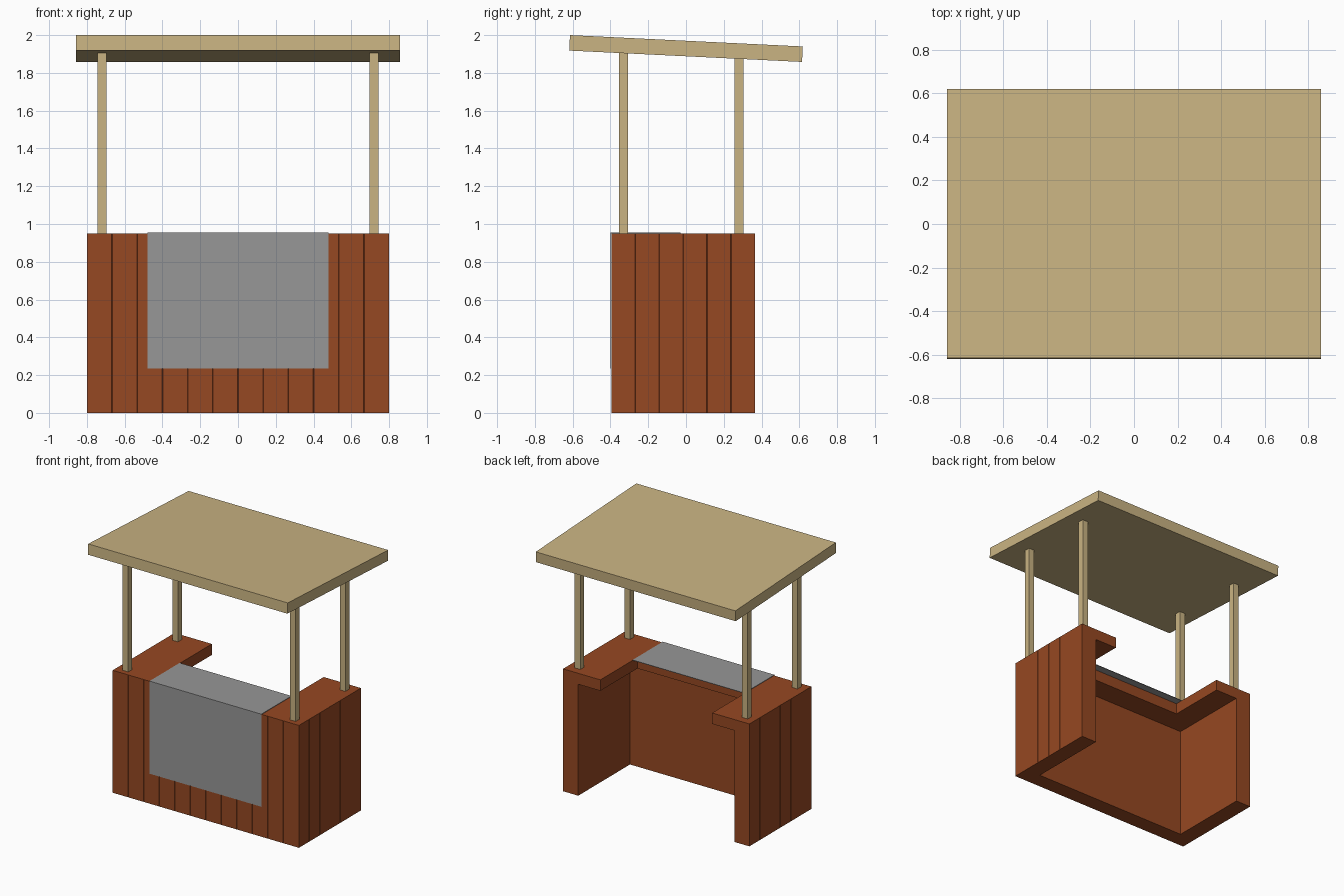
import bpy, bmesh, math
from mathutils import Matrix

if "Cube" in bpy.data.objects:
    bpy.data.objects.remove(bpy.data.objects["Cube"])


def material(name, rgb):
    m = bpy.data.materials.new(name)
    m.diffuse_color = (*rgb, 1)
    m.use_nodes = True
    m.node_tree.nodes["Principled BSDF"].inputs["Base Color"].default_value = m.diffuse_color
    return m


red_wood = material("red_brown_wood", (0.305, 0.065, 0.016))
pale_wood = material("pale_wood", (0.59, 0.455, 0.225))
cloth_grey = material("cloth_grey", (0.31, 0.31, 0.31))


def finish(bm, name, mat):
    bmesh.ops.recalc_face_normals(bm, faces=bm.faces)
    me = bpy.data.meshes.new(name)
    bm.to_mesh(me)
    bm.free()
    me.materials.append(mat)
    ob = bpy.data.objects.new(name, me)
    bpy.context.collection.objects.link(ob)
    return ob


def box(name, mat, x, y, z):
    """Box from (min, max) pairs."""
    bm = bmesh.new()
    c = [(a + b) / 2 for a, b in (x, y, z)]
    s = [b - a for a, b in (x, y, z)]
    bmesh.ops.create_cube(bm, size=1, matrix=Matrix.Translation(c) @ Matrix.Diagonal((*s, 1)))
    return finish(bm, name, mat)


def extrude_plan(name, mat, pts, z0, z1):
    """Vertical prism from a plan outline."""
    bm = bmesh.new()
    face = bm.faces.new([bm.verts.new((px, py, z0)) for px, py in pts])
    new = bmesh.ops.extrude_face_region(bm, geom=[face])["geom"]
    bmesh.ops.translate(bm, vec=(0, 0, z1 - z0), verts=[v for v in new if isinstance(v, bmesh.types.BMVert)])
    return finish(bm, name, mat)


def planked(a, b, n, inward):
    """Points from a to b with n planks split by fine V grooves."""
    length = math.dist(a, b)
    d = ((b[0] - a[0]) / length, (b[1] - a[1]) / length)
    pts = [a]
    for i in range(1, n):
        t = length * i / n
        for off, depth in ((-0.002, 0), (0, 0.002), (0.002, 0)):
            pts.append((a[0] + d[0] * (t + off) + inward[0] * depth,
                        a[1] + d[1] * (t + off) + inward[1] * depth))
    return pts


# Counter: U-shaped planked walls, open at the back
W, F, B, H = 0.80, -0.395, 0.365, 0.95
wx, wy = 0.67, -0.27      # inner wall faces
lx, ly = 0.48, -0.09      # inner edge of the counter top
outer = (planked((-W, B), (-W, F), 6, (1, 0)) + planked((-W, F), (W, F), 12, (0, 1))
         + planked((W, F), (W, B), 6, (-1, 0)) + [(W, B)])
extrude_plan("counter_walls", red_wood, outer + [(wx, B), (wx, wy), (-wx, wy), (-wx, B)], 0, H)

# Counter top overhanging inside the walls
extrude_plan("counter_top_ledge", red_wood,
             [(-wx, B), (-wx, wy), (wx, wy), (wx, B), (lx, B), (lx, ly), (-lx, ly), (-lx, B)],
             0.865, H)

# Cloth: bent sheet over the top and down the front
cloth = extrude_plan("counter_cloth", cloth_grey,
                     [(-0.400, 0.235), (-0.400, 0.954), (-0.03, 0.954), (-0.03, 0.950),
                      (-0.396, 0.950), (-0.396, 0.235)], -0.48, 0.48)
# plan axes (y, z) extruded along x
cloth.data.transform(Matrix(((0, 0, 1, 0), (1, 0, 0, 0), (0, 1, 0, 0), (0, 0, 0, 1))))

# Sloping roof slab
tilt, roof_z, roof_t = 0.0487, 1.929, 0.082
roof = box("roof", pale_wood, (-0.857, 0.857), (-0.617, 0.617), (-roof_t / 2, roof_t / 2))
roof.data.transform(Matrix.Translation((0, 0, roof_z)) @ Matrix.Rotation(-tilt, 4, 'X'))

# Four posts reaching just into the roof
for side, sx in (("left", -1), ("right", 1)):
    for end, y in (("front", -0.33), ("back", 0.28)):
        top = roof_z - roof_t / 2 - math.tan(tilt) * y + 0.01
        x = 0.719 * sx
        box(f"{end}_{side}_post", pale_wood, (x - 0.024, x + 0.024), (y - 0.024, y + 0.024), (H, top))
